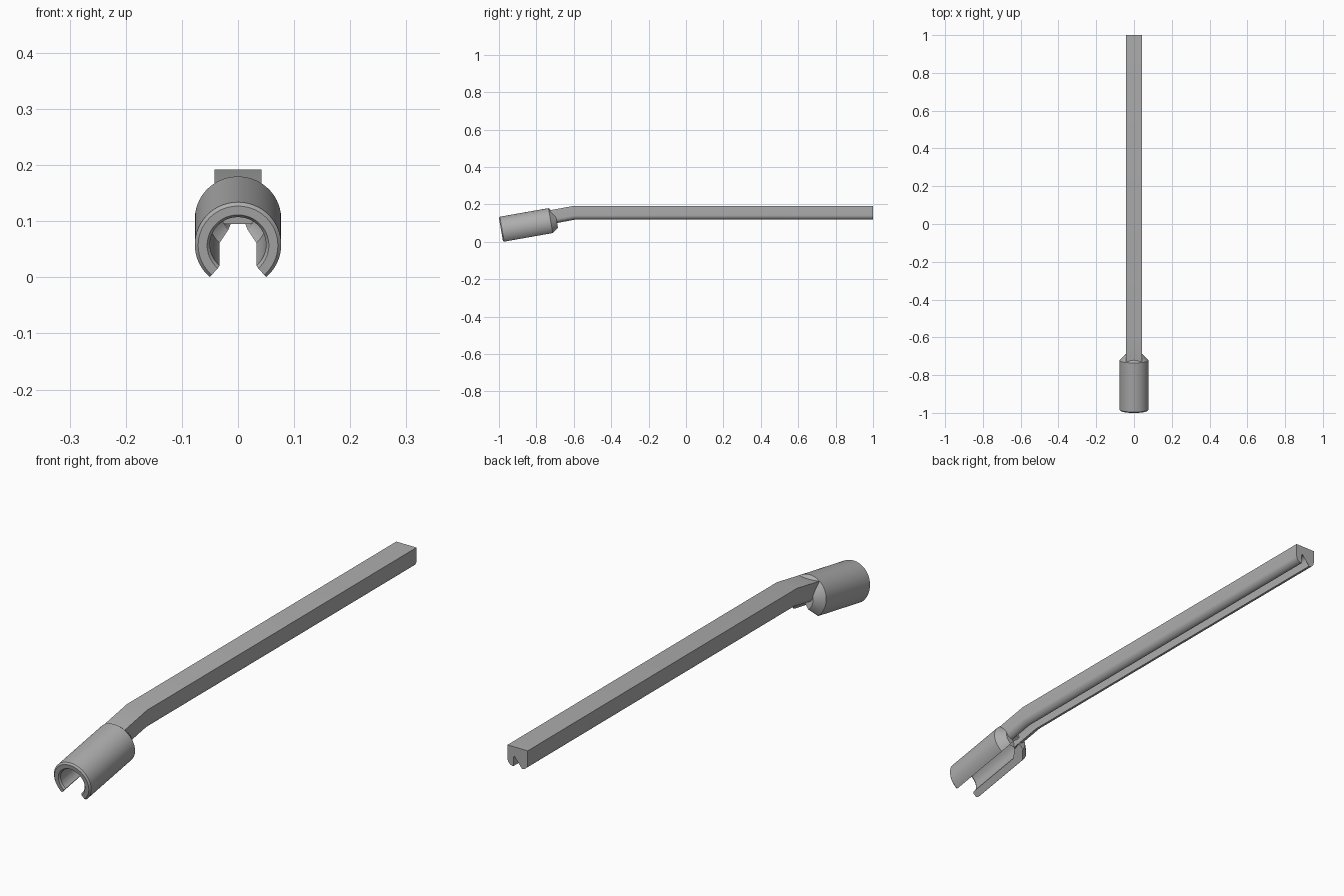
import bpy, bmesh
from math import sin, cos, pi, radians

cube = bpy.data.objects.get("Cube")
if cube:
    bpy.data.objects.remove(cube)

grey = bpy.data.materials.new("mid_grey")
grey.use_nodes = True
grey.diffuse_color = (0.42, 0.42, 0.42, 1)
grey.node_tree.nodes["Principled BSDF"].inputs["Base Color"].default_value = grey.diffuse_color

TILT = radians(10)
FRONT_Y, FRONT_Z = -0.988, 0.057   # centre of the clip mouth


def clip_point(x, along, height):
    """Point in the tilted clip frame."""
    return (x, FRONT_Y + along * cos(TILT) - height * sin(TILT),
            FRONT_Z + along * sin(TILT) + height * cos(TILT))


def skin(name, rings):
    """Join closed rings into a capped solid."""
    bm = bmesh.new()
    loops = [[bm.verts.new(p) for p in ring] for ring in rings]
    n = len(loops[0])
    for a, b in zip(loops, loops[1:]):
        for i in range(n):
            j = (i + 1) % n
            bm.faces.new((a[i], a[j], b[j], b[i]))
    bm.faces.new(loops[0])
    bm.faces.new(loops[-1])
    bmesh.ops.triangulate(bm, faces=[f for f in bm.faces if len(f.verts) > 4])
    bmesh.ops.recalc_face_normals(bm, faces=bm.faces)
    mesh = bpy.data.meshes.new(name)
    bm.to_mesh(mesh)
    bm.free()
    mesh.materials.append(grey)
    ob = bpy.data.objects.new(name, mesh)
    bpy.context.collection.objects.link(ob)
    bpy.ops.object.select_all(action="DESELECT")
    ob.select_set(True)
    bpy.context.view_layer.objects.active = ob
    bpy.ops.object.shade_smooth_by_angle(angle=radians(25))
    return ob


# Open clip: wall profile (along, radius) turned around the axis, leaving a gap below
wall = [(0.006, 0.077), (0, 0.071), (0, 0.055), (0.006, 0.05), (0.24, 0.05),
        (0.27, 0.027), (0.302, 0.02), (0.302, 0.045), (0.27, 0.077)]
gap = radians(41)
steps = 56
rings = []
for k in range(steps + 1):
    t = gap + (2 * pi - 2 * gap) * k / steps
    rings.append([clip_point(r * sin(t), s, -r * cos(t)) for s, r in wall])
skin("clip_socket", rings)

# Bar section (x, depth below top): flat top, rounded lower corners, arched slot
W, H, SLOT, ARCH = 0.042, 0.074, 0.018, 0.046
R = W - SLOT
half = [(W, 0)]
half += [(SLOT + R * cos(a), H - R + R * sin(a))
         for a in [pi / 2 * i / 8 for i in range(9)]]
half += [(SLOT * cos(a), ARCH - SLOT * sin(a))
         for a in [pi / 2 * i / 8 for i in range(9)]]
section = half + [(-x, d) for x, d in reversed(half[:-1])]

# Sweep along the top edge, bending down into the clip
_, end_y, end_z = clip_point(0, 0.27, 0.0646)
path = [(1, 0.192, 0), (-0.6, 0.192, TILT / 2), (end_y, end_z, TILT)]
skin("handle_bar", [[(x, y + d * sin(a), z - d * cos(a)) for x, d in section]
                    for y, z, a in path])
